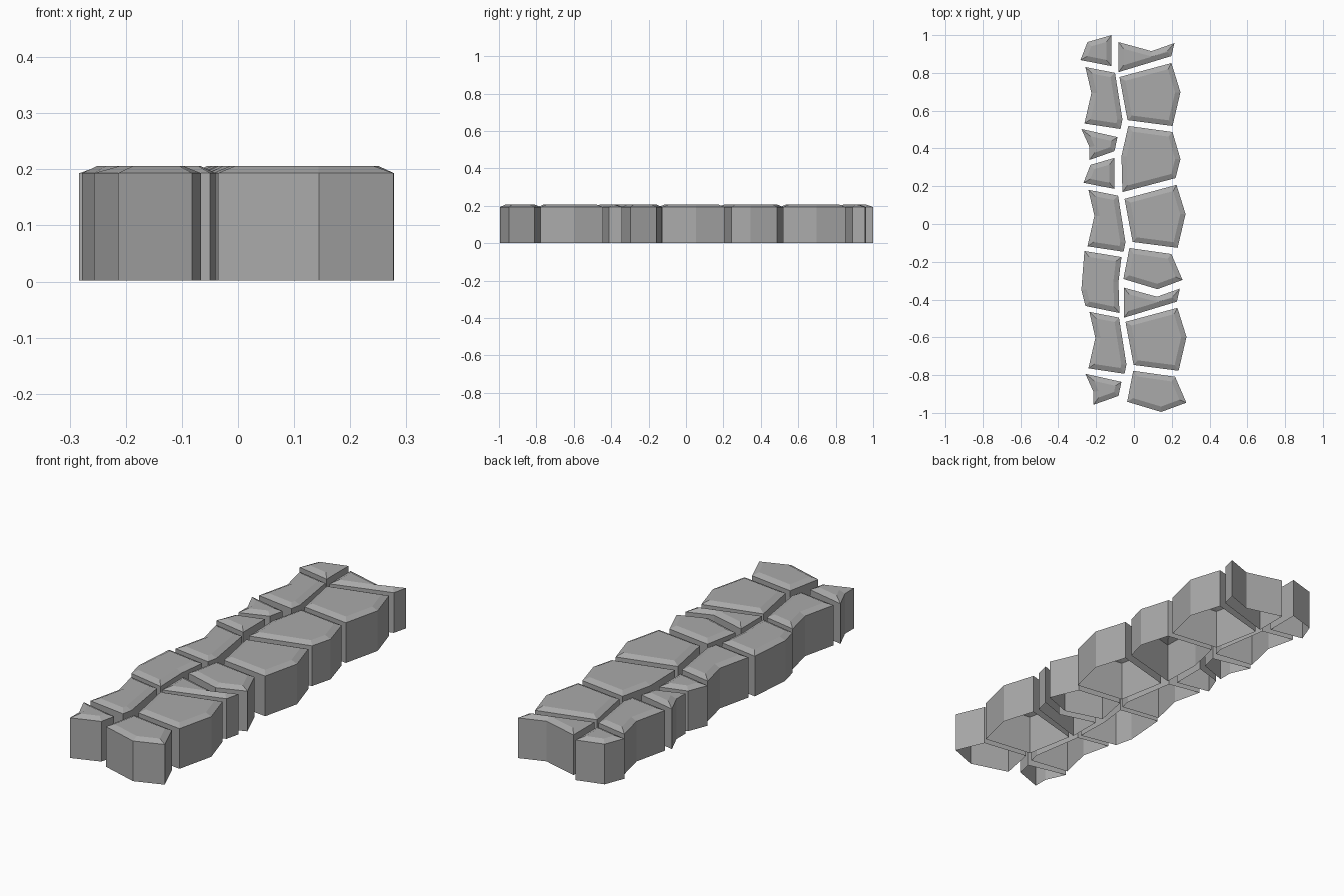
import bpy
import bmesh

cube = bpy.data.objects.get("Cube")
if cube:
    bpy.data.objects.remove(cube, do_unlink=True)

BASE, SHOULDER, TOP, BEVEL = 0.002, 0.193, 0.206, 0.027

stone = bpy.data.materials.new("grey_stone")
stone.use_nodes = True
grey = (0.4, 0.4, 0.4, 1)
stone.diffuse_color = grey
stone.node_tree.nodes["Principled BSDF"].inputs["Base Color"].default_value = grey


def make_stone(name, outline, shift):
    """Open-bottomed block with a chamfered top rim."""
    dx, dy = shift
    bm = bmesh.new()
    verts = [bm.verts.new((x + dx, y + dy, SHOULDER)) for x, y in reversed(outline)]
    cap = bm.faces.new(verts)
    cap.normal_update()
    # side walls
    walls = bmesh.ops.extrude_edge_only(bm, edges=list(cap.edges))
    for v in walls["geom"]:
        if isinstance(v, bmesh.types.BMVert):
            v.co.z = BASE
    # chamfer
    bmesh.ops.inset_individual(bm, faces=[cap], thickness=BEVEL, use_even_offset=True)
    for v in cap.verts:
        v.co.z = TOP
    bmesh.ops.recalc_face_normals(bm, faces=bm.faces)
    cap.normal_update()
    if cap.normal.z < 0:
        bmesh.ops.reverse_faces(bm, faces=bm.faces)
    mesh = bpy.data.meshes.new(name)
    bm.to_mesh(mesh)
    bm.free()
    mesh.materials.append(stone)
    obj = bpy.data.objects.new(name, mesh)
    bpy.context.collection.objects.link(obj)


# outline of each stone shape, followed by the shifts at which it repeats
here = (0, 0)
shapes = {
    "large_paving_stone": (
        [(-.077, .778), (.198, .852), (.246, .698), (.204, .519), (-.034, .55)],
        [here, (.027, -.645), (.032, -1.296)]),
    "six_sided_paving_stone": (
        [(-.03, .519), (.204, .487), (.246, .344), (.22, .243), (-.061, .169), (-.066, .36)],
        [here]),
    "medium_paving_stone": (
        [(-.024, -.127), (.198, -.159), (.257, -.296), (.124, -.345), (-.056, -.291)],
        [here, (.02, -.65)]),
    "notched_paving_stone": (
        [(-.082, .963), (.093, .915), (.214, .958), (.198, .889), (-.082, .804)],
        [here, (.029, -1.3)]),
    "small_edge_stone": (
        [(-.246, .963), (-.119, 1), (-.119, .836), (-.283, .868)],
        [here, (.016, -.65)]),
    "waisted_edge_stone": (
        [(-.257, .831), (-.1, .8), (-.061, .553), (-.071, .503), (-.262, .532), (-.225, .693)],
        [here, (.016, -.65), (.021, -1.296)]),
    "notched_edge_stone": (
        [(-.278, .503), (-.087, .46), (-.103, .386), (-.235, .339), (-.235, .407)],
        [here, (.021, -1.296)]),
    "bulging_edge_stone": (
        [(-.262, -.143), (-.066, -.175), (-.082, -.307), (-.077, -.471), (-.257, -.434), (-.278, -.349)],
        [here]),
}

for name, (outline, shifts) in shapes.items():
    for i, shift in enumerate(shifts, start=1):
        make_stone(f"{name}_{i}", outline, shift)
